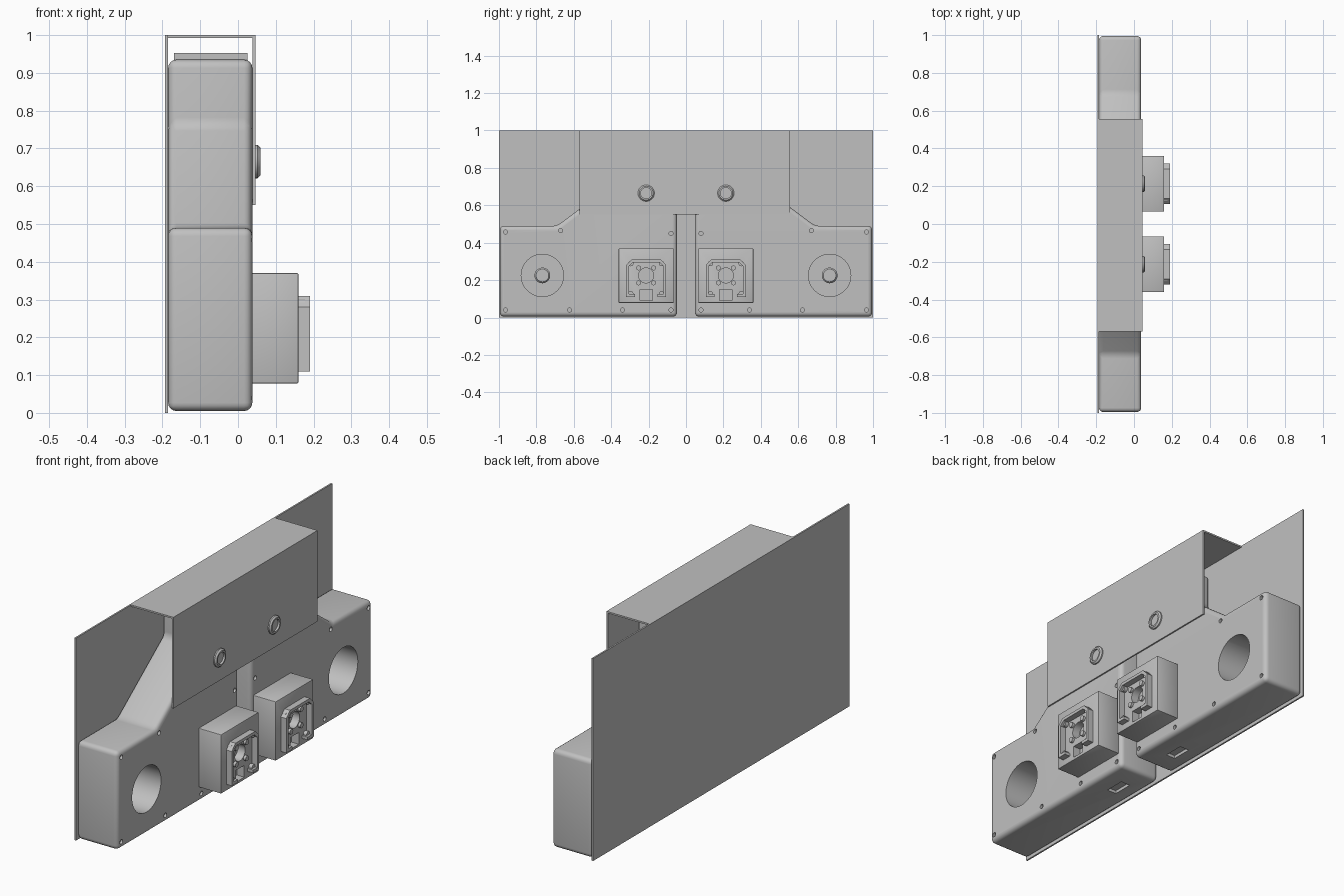
import bpy, bmesh, math
from mathutils import Matrix, Vector

if "Cube" in bpy.data.objects:
    bpy.data.objects.remove(bpy.data.objects["Cube"], do_unlink=True)

grey = bpy.data.materials.new("plain grey")
grey.use_nodes = True
GREY = (0.53, 0.53, 0.53, 1)
grey.diffuse_color = GREY
grey.node_tree.nodes["Principled BSDF"].inputs["Base Color"].default_value = GREY


def finish(bm, name):
    bmesh.ops.recalc_face_normals(bm, faces=bm.faces)
    mesh = bpy.data.meshes.new(name)
    bm.to_mesh(mesh)
    bm.free()
    mesh.materials.append(grey)
    obj = bpy.data.objects.new(name, mesh)
    bpy.context.collection.objects.link(obj)
    return obj


def add_box(bm, x, y, z):
    lo, hi = (Vector(p) for p in zip(x, y, z))
    size = [abs(d) for d in hi - lo]
    m = Matrix.Translation((lo + hi) / 2) @ Matrix.Diagonal((*size, 1))
    bmesh.ops.create_cube(bm, size=1, matrix=m)


def add_disc(bm, x, y, z, r, r2=None, sides=32):
    """Cylinder or cone lying along x."""
    m = Matrix.Translation((sum(x) / 2, y, z)) @ Matrix.Rotation(math.pi / 2, 4, 'Y')
    bmesh.ops.create_cone(bm, cap_ends=True, segments=sides, radius1=r,
                          radius2=r if r2 is None else r2, depth=x[1] - x[0], matrix=m)


def add_prism(bm, points, x):
    """Outline in y and z, extruded along x."""
    face = bm.faces.new([bm.verts.new((x[0], y, z)) for y, z in points])
    out = bmesh.ops.extrude_face_region(bm, geom=[face])
    moved = [v for v in out["geom"] if isinstance(v, bmesh.types.BMVert)]
    bmesh.ops.translate(bm, verts=moved, vec=(x[1] - x[0], 0, 0))


def apply(obj, kind, **settings):
    mod = obj.modifiers.new(kind.lower(), kind)
    for key, value in settings.items():
        setattr(mod, key, value)
    bpy.context.view_layer.objects.active = obj
    bpy.ops.object.modifier_apply(modifier=mod.name)


def cut(obj, bm):
    cutter = finish(bm, "cutter")
    cutter.hide_render = True
    apply(obj, 'BOOLEAN', object=cutter, operation='DIFFERENCE', solver='EXACT')
    bpy.data.objects.remove(cutter, do_unlink=True)


parts = []
BACK, FRONT = -0.185, 0.038

# Back plate
bm = bmesh.new()
add_box(bm, (-0.193, BACK), (-1, 1), (0, 1))
parts.append(finish(bm, "back_plate"))

# Angled cover: top sheet bent down into a front panel
bm = bmesh.new()
add_box(bm, (BACK, 0.046), (-0.57, 0.555), (0.992, 1))
add_box(bm, (0.039, 0.046), (-0.57, 0.555), (0.55, 0.992))
parts.append(finish(bm, "cover"))

SCREWS = [(0.965, 0.458), (0.67, 0.465), (0.08, 0.45), (0.965, 0.04),
          (0.622, 0.04), (0.34, 0.04), (0.08, 0.04)]
OUTLINE = [(0.048, 0.005), (0.995, 0.005), (0.995, 0.49), (0.69, 0.49),
           (0.33, 0.76), (0.33, 0.935), (0.048, 0.935)]
FRAME = [(0.078, 0.31), (0.107, 0.28), (0.107, 0.11), (0.06, 0.11),
         (0.06, 0.125), (0.092, 0.125), (0.092, 0.275), (0.07, 0.295)]

for s, side in ((1, "rear"), (-1, "front")):
    mid = s * 0.213

    # Housing with rounded edges
    bm = bmesh.new()
    add_prism(bm, [(s * y, z) for y, z in OUTLINE], (BACK, FRONT))
    housing = finish(bm, side + "_housing")
    apply(housing, 'BEVEL', width=0.022, segments=4, limit_method='ANGLE',
          angle_limit=math.radians(30))

    # Round well, screw holes and bottom slot
    bm = bmesh.new()
    add_disc(bm, (-0.165, 0.1), s * 0.768, 0.225, 0.113, sides=48)
    for y, z in SCREWS:
        add_disc(bm, (FRONT - 0.012, 0.1), s * y, z, 0.011, sides=16)
    add_box(bm, (-0.11, -0.06), (mid - 0.05, mid + 0.05), (-0.1, 0.02))
    cut(housing, bm)
    parts.append(housing)

    # Knob at the bottom of the well
    bm = bmesh.new()
    add_disc(bm, (-0.166, -0.12), s * 0.768, 0.225, 0.042)
    add_disc(bm, (-0.12, -0.112), s * 0.768, 0.225, 0.042, 0.034)
    parts.append(finish(bm, side + "_well_knob"))

    # Lid on the raised part
    bm = bmesh.new()
    add_box(bm, (-0.17, 0.025), (s * 0.075, s * 0.3), (0.93, 0.953))
    parts.append(finish(bm, side + "_lid"))

    # Module block with centre bore and lower notch
    bm = bmesh.new()
    add_box(bm, (FRONT - 0.003, 0.16), (mid - 0.147, mid + 0.147), (0.078, 0.37))
    block = finish(bm, side + "_module_block")
    apply(block, 'BEVEL', width=0.004, segments=2)
    bm = bmesh.new()
    add_disc(bm, (0.12, 0.3), mid, 0.225, 0.04)
    add_box(bm, (0.12, 0.3), (mid - 0.033, mid + 0.033), (0.092, 0.15))
    cut(block, bm)
    parts.append(block)

    # Open frame with corner and inner bosses
    bm = bmesh.new()
    loop = FRAME + [(-y, z) for y, z in reversed(FRAME)]
    add_prism(bm, [(mid + y, z) for y, z in loop], (0.159, 0.19))
    for a in (-1, 1):
        for z in (0.127, 0.288):
            add_disc(bm, (0.159, 0.178), mid + a * 0.082, z, 0.014, sides=16)
        for b in (-1, 1):
            add_disc(bm, (0.159, 0.172), mid + a * 0.04, 0.225 + b * 0.04, 0.013, sides=16)
    parts.append(finish(bm, side + "_module_frame"))

    # Ring button on the cover
    bm = bmesh.new()
    add_disc(bm, (0.045, 0.052), mid, 0.665, 0.044)
    add_disc(bm, (0.052, 0.059), mid, 0.665, 0.044, 0.037)
    bmesh.ops.remove_doubles(bm, verts=bm.verts, dist=0.0001)
    inner = [f for f in bm.faces if len(f.verts) > 4
             and abs(f.calc_center_median().x - 0.052) < 0.001]
    bmesh.ops.delete(bm, geom=inner, context='FACES_ONLY')
    ring = finish(bm, side + "_ring_button")
    bm = bmesh.new()
    add_disc(bm, (0.049, 0.2), mid, 0.665, 0.029)
    cut(ring, bm)
    parts.append(ring)

# Smooth curved faces, keep edges sharp
bpy.ops.object.select_all(action='DESELECT')
for obj in parts:
    obj.select_set(True)
bpy.context.view_layer.objects.active = parts[0]
bpy.ops.object.shade_smooth_by_angle(angle=math.radians(30))
